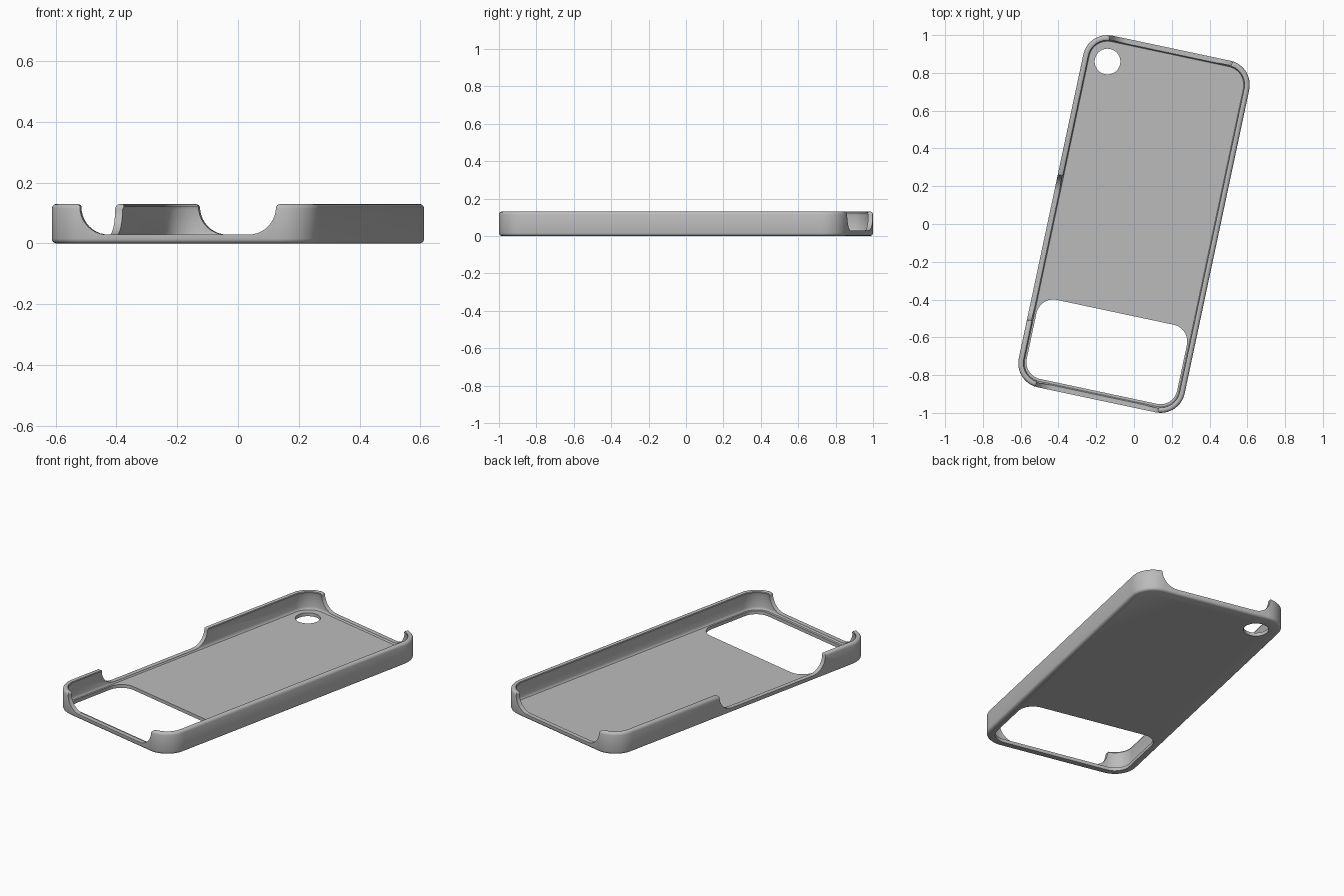
import bpy, bmesh
from math import sin, cos, pi, radians
from mathutils import Matrix, Vector

WIDTH, LENGTH, HEIGHT, RADIUS = 0.898, 1.903, 0.13, 0.13
TURN = radians(-12)

old = bpy.data.objects.get("Cube")
if old:
    bpy.data.objects.remove(old, do_unlink=True)

grey = bpy.data.materials.new("plain grey")
grey.use_nodes = True
grey.diffuse_color = (0.5, 0.5, 0.5, 1)
grey.node_tree.nodes["Principled BSDF"].inputs["Base Color"].default_value = (0.5, 0.5, 0.5, 1)


def arc(cx, cy, r, start, end, steps):
    angles = [start + (end - start) * i / steps for i in range(steps + 1)]
    return [(cx + r * cos(a), cy + r * sin(a)) for a in angles]


def rounded_rect(w, l, r, cy=0, steps=10):
    x, y = w / 2 - r, l / 2 - r
    points = []
    for i, (sx, sy) in enumerate([(1, 1), (-1, 1), (-1, -1), (1, -1)]):
        points += arc(sx * x, cy + sy * y, r, i * pi / 2, (i + 1) * pi / 2, steps)
    return points


def make_object(name, bm):
    bmesh.ops.recalc_face_normals(bm, faces=bm.faces)
    mesh = bpy.data.meshes.new(name)
    bm.to_mesh(mesh)
    bm.free()
    mesh.materials.append(grey)
    obj = bpy.data.objects.new(name, mesh)
    bpy.context.collection.objects.link(obj)
    return obj


def prism(name, points, depth, matrix):
    """Extrude an outline along its local z, then place it."""
    bm = bmesh.new()
    face = bm.faces.new([bm.verts.new((x, y, 0)) for x, y in points])
    new = bmesh.ops.extrude_face_region(bm, geom=[face])["geom"]
    bmesh.ops.translate(bm, vec=(0, 0, depth),
                        verts=[v for v in new if isinstance(v, bmesh.types.BMVert)])
    bm.transform(matrix)
    return make_object(name, bm)


# Tray: one wall section swept round the rounded outline, as (inset, height)
section = [(0.014, 0), (0.007, 0.003), (0.002, 0.008), (0, 0.015),
           (0, 0.115), (0.002, 0.122), (0.007, 0.128), (0.013, HEIGHT),
           (0.021, HEIGHT), (0.027, 0.127), (0.029, 0.122), (0.025, 0.112),
           (0.025, 0.035), (0.027, 0.026), (0.032, 0.02)]
bm = bmesh.new()
loops = []
for inset, z in section:
    outline = rounded_rect(WIDTH - 2 * inset, LENGTH - 2 * inset, RADIUS - inset)
    loops.append([bm.verts.new((x, y, z)) for x, y in outline])
for low, high in zip(loops, loops[1:]):
    for i in range(len(low)):
        j = (i + 1) % len(low)
        bm.faces.new((low[i], low[j], high[j], high[i]))
bm.faces.new(loops[0])
bm.faces.new(loops[-1])
case = make_object("phone_case", bm)


def notch_outline(half, floor=0.029, r=0.092):
    """U-shaped opening with rounded bottom corners and eased top corners."""
    right = arc(half - r, floor + r, r, -pi / 2, 0, 10)
    right += [(half + 0.003, 0.126), (half + 0.011, HEIGHT), (half + 0.011, 0.2)]
    return right + [(-x, z) for x, z in reversed(right)]


def wall_matrix(across, out, origin):
    """Local x runs along the wall, local y goes up, local z goes outwards."""
    m = Matrix((across, (0, 0, 1), out)).transposed().to_4x4()
    return Matrix.Translation(Vector(origin)) @ m


# Openings: both ends, one long side, lens hole and lower window
flat = Matrix.Translation((0, 0, -0.1))
cutters = [
    prism("top_notch", notch_outline(0.33), 0.2,
          wall_matrix((-1, 0, 0), (0, 1, 0), (0, 0.89, 0))),
    prism("bottom_notch", notch_outline(0.33), 0.2,
          wall_matrix((1, 0, 0), (0, -1, 0), (0, -0.89, 0))),
    prism("side_notch", notch_outline(0.392), 0.2,
          wall_matrix((0, -1, 0), (-1, 0, 0), (-0.39, -0.222, 0))),
    prism("lens_hole", arc(-0.316, 0.812, 0.068, 0, 2 * pi * 47 / 48, 47), 0.2, flat),
    prism("lower_window", rounded_rect(0.814, 0.428, 0.09, -0.692), 0.127, flat),
]
bpy.context.view_layer.objects.active = case
for cutter in cutters:
    cutter.hide_render = True
    mod = case.modifiers.new(cutter.name, "BOOLEAN")
    mod.operation = "DIFFERENCE"
    mod.solver = "EXACT"
    mod.object = cutter
    bpy.ops.object.modifier_apply(modifier=mod.name)
    bpy.data.objects.remove(cutter, do_unlink=True)

# Turn the finished case and smooth its rounded edges
case.data.transform(Matrix.Rotation(TURN, 4, "Z"))
bpy.ops.object.select_all(action="DESELECT")
case.select_set(True)
bpy.ops.object.shade_smooth_by_angle(angle=radians(35))
